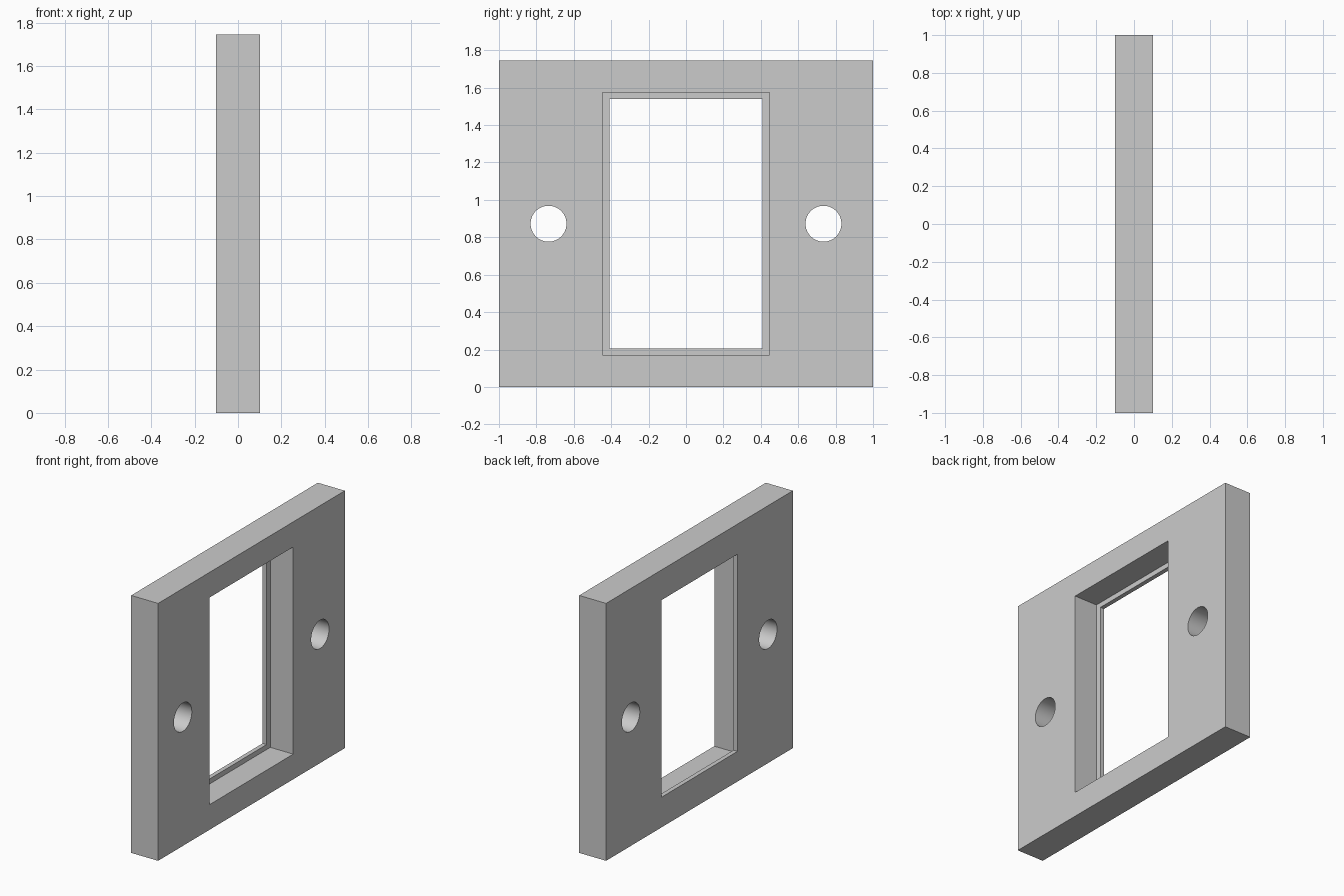
import bpy
import math

if "Cube" in bpy.data.objects:
    bpy.data.objects.remove(bpy.data.objects["Cube"])

T = 0.101            # half thickness of the plate
H = 1.745            # plate height
MID = H / 2
LIP = 0.03           # thickness of the lip at the -x side

grey = bpy.data.materials.new("light_grey")
grey.diffuse_color = (0.6, 0.6, 0.6, 1)
grey.use_nodes = True
grey.node_tree.nodes["Principled BSDF"].inputs["Base Color"].default_value = grey.diffuse_color


def box(name, x0, x1, half_y, half_z):
    """Box centred on the plate's middle, given its x range and half sizes."""
    bpy.ops.mesh.primitive_cube_add(size=2, location=((x0 + x1) / 2, 0, MID))
    ob = bpy.context.object
    ob.name = name
    ob.scale = ((x1 - x0) / 2, half_y, half_z)
    bpy.ops.object.transform_apply(location=True, rotation=True, scale=True)
    ob.data.materials.append(grey)
    return ob


def hole(name, y):
    """Round cutter running through the plate along x."""
    bpy.ops.mesh.primitive_cylinder_add(vertices=64, radius=0.096, depth=1,
                                        location=(0, y, MID),
                                        rotation=(0, math.pi / 2, 0))
    ob = bpy.context.object
    ob.name = name
    bpy.ops.object.transform_apply(location=True, rotation=True, scale=True)
    ob.data.materials.append(grey)
    return ob


# Main plate
plate = box("wall_plate", -T, T, 1.0, MID)

# Stepped window (wide recess open to +x, narrower lip at -x) and screw holes
cutters = [
    box("window_recess_cutter", -T + LIP, 0.5, 0.447, 0.702),
    box("window_lip_cutter", -0.5, 0.5, 0.408, 0.668),
    hole("left_hole_cutter", -0.735),
    hole("right_hole_cutter", 0.735),
]

bpy.ops.object.select_all(action='DESELECT')
plate.select_set(True)
bpy.context.view_layer.objects.active = plate
for cutter in cutters:
    mod = plate.modifiers.new(cutter.name, 'BOOLEAN')
    mod.operation = 'DIFFERENCE'
    mod.solver = 'EXACT'
    mod.object = cutter
    bpy.ops.object.modifier_apply(modifier=mod.name)
    bpy.data.objects.remove(cutter, do_unlink=True)

# Smooth hole walls, crisp plate edges
plate.select_set(True)
bpy.context.view_layer.objects.active = plate
bpy.ops.object.shade_smooth_by_angle(angle=math.radians(30))
